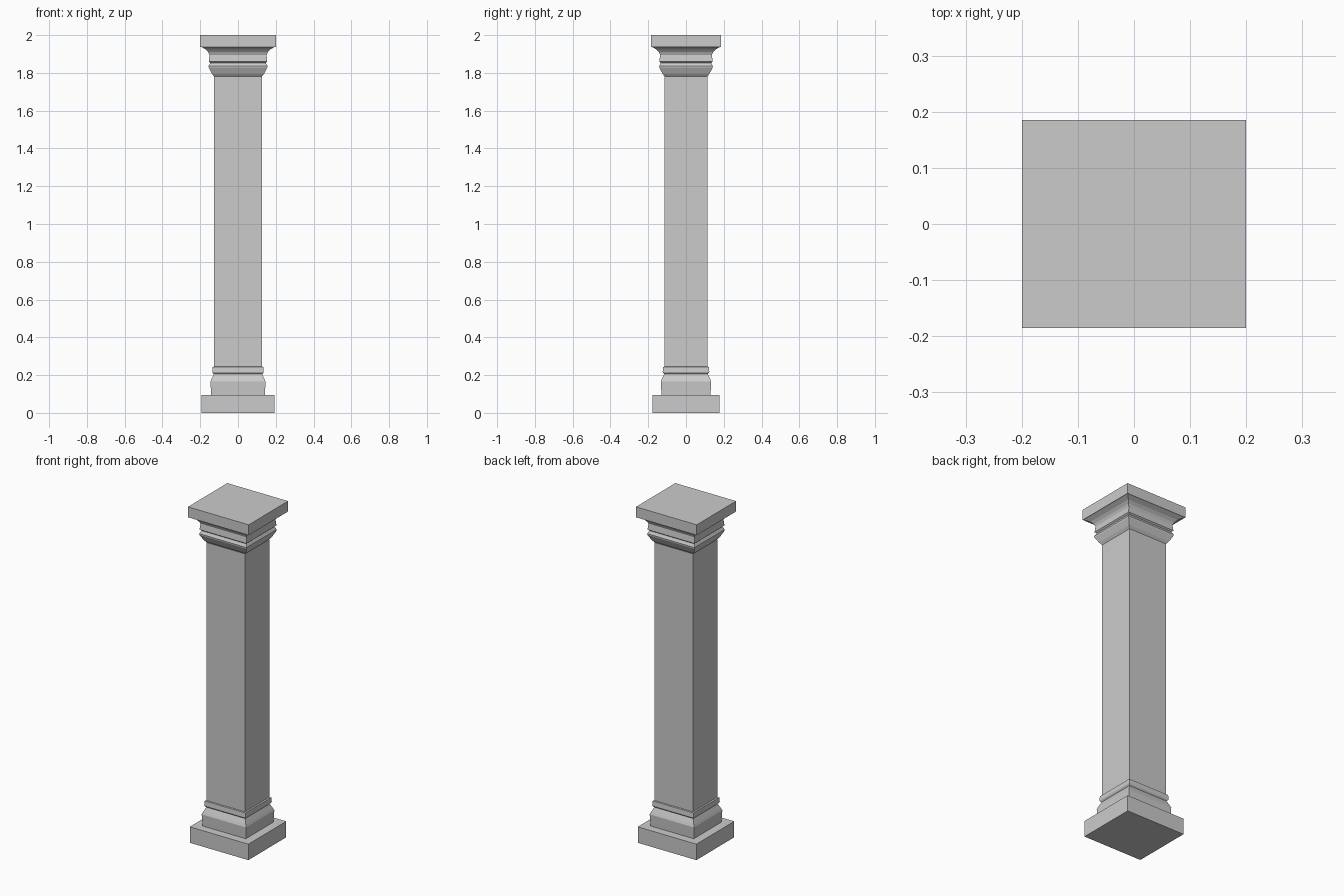
import bpy, bmesh

if "Cube" in bpy.data.objects:
    bpy.data.objects.remove(bpy.data.objects["Cube"])


def loft(name, profile, inset):
    """Stack rectangular rings (half_width, z); depth is half_width - inset."""
    bm = bmesh.new()
    rings = [[bm.verts.new((sx * w, sy * (w - inset), z))
              for sx, sy in ((-1, -1), (1, -1), (1, 1), (-1, 1))]
             for w, z in profile]
    for lo, hi in zip(rings, rings[1:]):
        for i in range(4):
            j = (i + 1) % 4
            bm.faces.new((lo[i], lo[j], hi[j], hi[i]))
    bm.faces.new(rings[0][::-1])
    bm.faces.new(rings[-1])
    mesh = bpy.data.meshes.new(name)
    bm.to_mesh(mesh)
    bm.free()
    obj = bpy.data.objects.new(name, mesh)
    bpy.context.collection.objects.link(obj)
    return obj


# Square plinth at the foot
loft("plinth", [(0.193, 0), (0.193, 0.095)], 0.015)

# Base moulding: upright block, sloped shoulder, thin collar
loft("base_moulding", [(0.142, 0.095), (0.146, 0.165), (0.141, 0.178),
                       (0.128, 0.206), (0.133, 0.211), (0.136, 0.217),
                       (0.134, 0.243), (0.126, 0.245)], 0.0125)

# Plain shaft
loft("shaft", [(0.126, 0.245), (0.126, 1.78)], 0.012)

# Capital moulding: flared bead, narrow neck, band, hollow curve
loft("capital_moulding", [(0.126, 1.78), (0.138, 1.795), (0.155, 1.828),
                          (0.156, 1.836), (0.147, 1.853), (0.155, 1.860),
                          (0.151, 1.895), (0.158, 1.910), (0.171, 1.924),
                          (0.195, 1.938)], 0.014)

# Flat slab on top
loft("abacus", [(0.2, 1.938), (0.2, 2.0)], 0.015)
